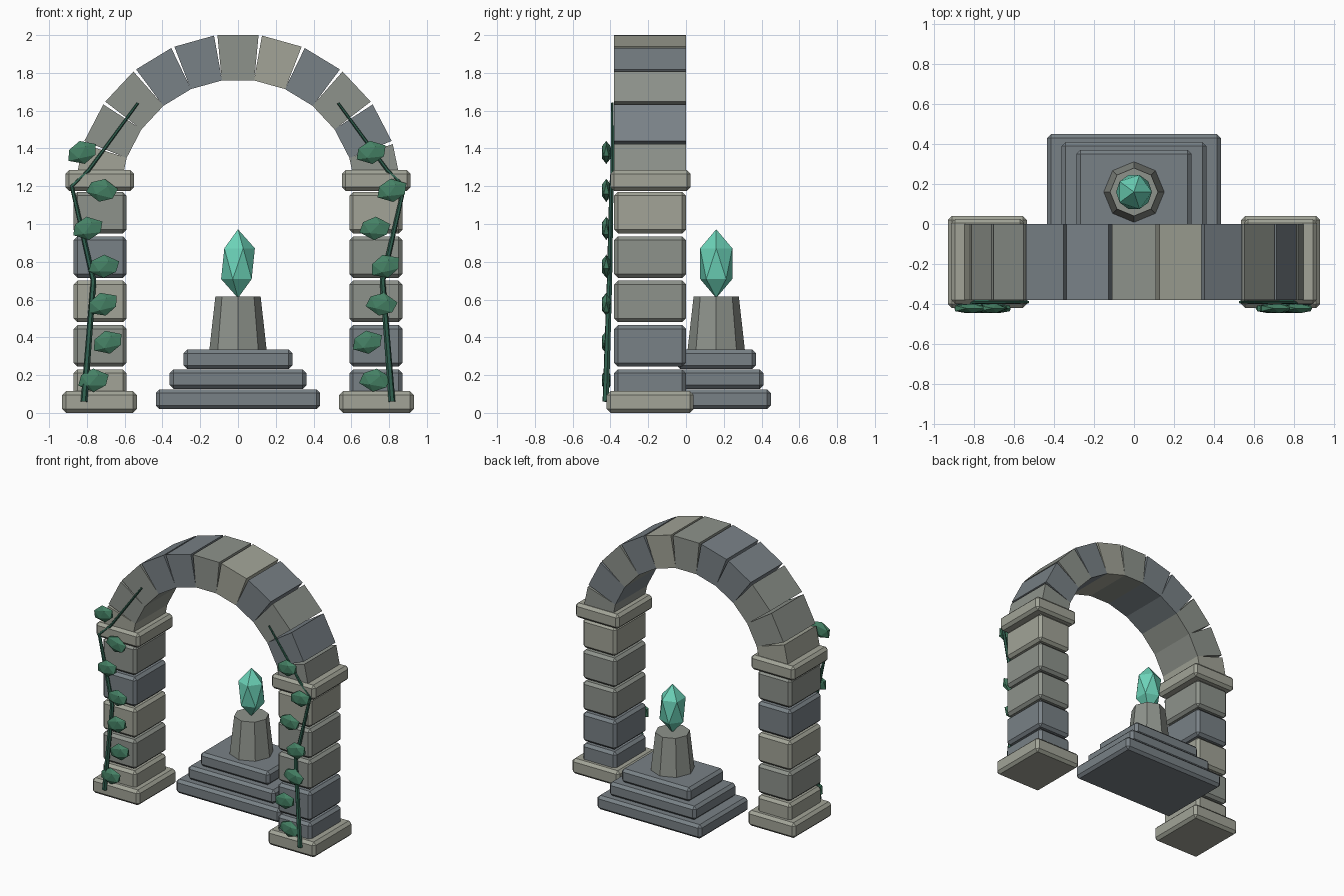
import bpy, bmesh, math, random
from mathutils import Matrix, Vector

if "Cube" in bpy.data.objects:
    bpy.data.objects.remove(bpy.data.objects["Cube"])

random.seed(4)


def material(name, rgb):
    m = bpy.data.materials.new(name)
    m.diffuse_color = (*rgb, 1)
    m.use_nodes = True
    m.node_tree.nodes["Principled BSDF"].inputs["Base Color"].default_value = m.diffuse_color
    return m


STONES = [material("stone_warm", (0.36, 0.37, 0.31)),
          material("stone_mid", (0.27, 0.29, 0.26)),
          material("stone_cool", (0.19, 0.22, 0.24))]
VINE = material("vine", (0.03, 0.12, 0.08))
LEAF = material("leaf", (0.06, 0.22, 0.13))
CRYSTAL = material("crystal", (0.15, 0.65, 0.48))


def finish(bm, name, mat):
    bmesh.ops.recalc_face_normals(bm, faces=bm.faces)
    me = bpy.data.meshes.new(name)
    bm.to_mesh(me)
    bm.free()
    me.materials.append(mat)
    ob = bpy.data.objects.new(name, me)
    bpy.context.collection.objects.link(ob)
    return ob


def block(name, x, y, z, mat=None, bevel=0.02):
    """Chamfered stone block from (min, max) ranges."""
    bm = bmesh.new()
    size = [r[1] - r[0] for r in (x, y, z)]
    mid = [(r[0] + r[1]) / 2 for r in (x, y, z)]
    bmesh.ops.create_cube(bm, size=1, matrix=Matrix.Translation(mid) @ Matrix.Diagonal((*size, 1)))
    bmesh.ops.bevel(bm, geom=bm.edges[:], offset=bevel, segments=1, affect='EDGES')
    return finish(bm, name, mat or random.choice(STONES))


def gem(name, loc, scale, mat, tilt=0):
    """Stretched icosahedron."""
    bm = bmesh.new()
    bmesh.ops.create_icosphere(
        bm, subdivisions=1, radius=1,
        matrix=Matrix.Translation(loc) @ Matrix.Rotation(tilt, 4, 'Y') @ Matrix.Diagonal((*scale, 1)))
    return finish(bm, name, mat)


def vine(name, points):
    """Tapered tube along (x, y, z, radius) points."""
    cu = bpy.data.curves.new(name, 'CURVE')
    cu.dimensions = '3D'
    cu.bevel_depth = 1
    cu.bevel_resolution = 1
    cu.use_fill_caps = True
    sp = cu.splines.new('POLY')
    sp.use_smooth = False
    sp.points.add(len(points) - 1)
    for p, (x, y, z, r) in zip(sp.points, points):
        p.co = (x, y, z, 1)
        p.radius = r
    cu.materials.append(VINE)
    ob = bpy.data.objects.new(name, cu)
    bpy.context.collection.objects.link(ob)


# Pillars: base, five stacked blocks, capital, and a climbing vine
leaf_x = {"left": (0.765, 0.69, 0.715, 0.71, 0.795, 0.72, 0.825),
          "right": (0.725, 0.685, 0.76, 0.78, 0.725, 0.815, 0.705)}
for side, s in (("left", -1), ("right", 1)):
    def span(c, w):
        return (s * c - w / 2, s * c + w / 2)
    block(side + "_pillar_base", span(0.733, 0.395), (-0.42, 0.04), (0, 0.115), STONES[0])
    for i in range(5):
        z = 0.01 + 0.235 * i
        block(f"{side}_pillar_block_{i + 1}", span(0.73, 0.28), (-0.38, 0), (z, z + 0.22))
    block(side + "_capital", span(0.732, 0.365), (-0.40, 0.025), (1.175, 1.285), STONES[0])
    vine(side + "_vine", [(s * 0.815, -0.425, 0.06, 0.018), (s * 0.765, -0.405, 0.70, 0.015),
                          (s * 0.88, -0.395, 1.2, 0.012), (s * 0.79, -0.39, 1.285, 0.01),
                          (s * 0.53, -0.39, 1.64, 0.007)])
    for i, x in enumerate(leaf_x[side]):
        gem(f"{side}_leaf_{i + 1}", (s * x, -0.422, 0.173 + 0.201 * i), (0.09, 0.027, 0.062),
            LEAF, random.uniform(-0.25, 0.25))

# Arch: eleven separate wedge stones
for k in range(-5, 6):
    bm = bmesh.new()
    rot = Matrix.Translation((0, 0, 1.14)) @ Matrix.Rotation(math.radians(15.64 * k), 4, 'Y')
    wedge = [(-0.086, 0.62), (0.086, 0.62), (0.109, 0.86), (-0.109, 0.86)]
    face = bm.faces.new([bm.verts.new(rot @ Vector((x, -0.38, z))) for x, z in wedge])
    ext = bmesh.ops.extrude_face_region(bm, geom=[face])
    bmesh.ops.translate(bm, vec=(0, 0.38, 0),
                        verts=[v for v in ext["geom"] if isinstance(v, bmesh.types.BMVert)])
    finish(bm, f"arch_stone_{k + 6}", random.choice(STONES))

# Stepped platform centred on the pedestal
CY = 0.16
for i, (hx, hy, z0, z1) in enumerate([(0.435, 0.29, 0.02, 0.125), (0.362, 0.25, 0.127, 0.23),
                                      (0.288, 0.21, 0.232, 0.335)]):
    block(f"step_{i + 1}", (-hx, hx), (CY - hy, CY + hy), (z0, z1), STONES[2])

# Octagonal pedestal
bm = bmesh.new()
bmesh.ops.create_cone(bm, cap_ends=True, segments=8, radius1=0.152, radius2=0.12, depth=0.285,
                      matrix=Matrix.Translation((0, CY, 0.4725)))
finish(bm, "pedestal", STONES[1])

# Crystal
gem("crystal", (0, CY, 0.79), (0.1, 0.1, 0.182), CRYSTAL)
